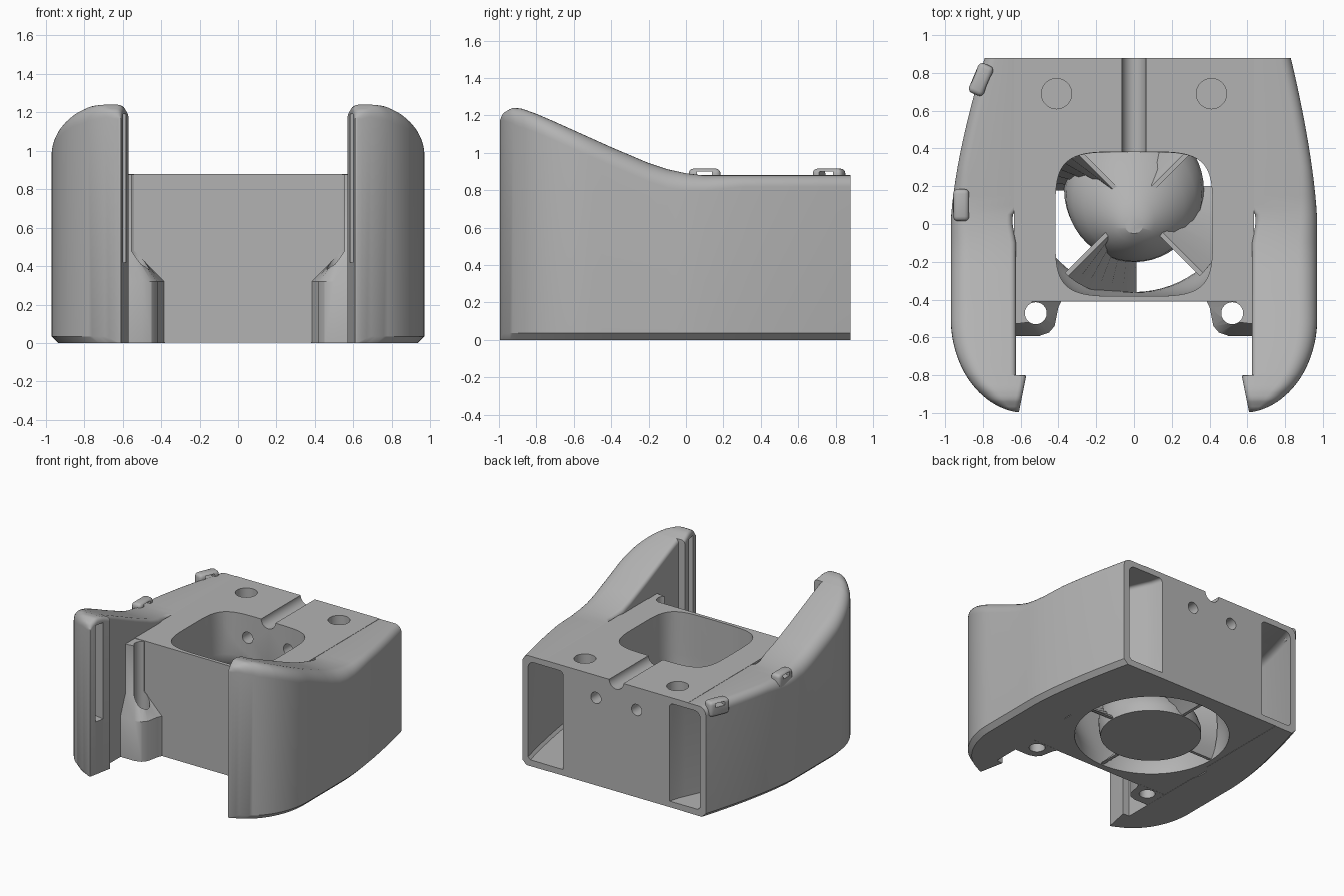
import bpy, bmesh, math
from math import sin, cos, pi
from mathutils import Matrix, Vector

if "Cube" in bpy.data.objects:
    bpy.data.objects.remove(bpy.data.objects["Cube"])

grey = bpy.data.materials.new("plain_grey")
grey.use_nodes = True
grey.diffuse_color = (0.45, 0.45, 0.45, 1)
grey.node_tree.nodes["Principled BSDF"].inputs["Base Color"].default_value = (0.45, 0.45, 0.45, 1)


def finish(name, bm):
    bmesh.ops.recalc_face_normals(bm, faces=bm.faces)
    me = bpy.data.meshes.new(name)
    bm.to_mesh(me)
    bm.free()
    me.materials.append(grey)
    ob = bpy.data.objects.new(name, me)
    bpy.context.collection.objects.link(ob)
    return ob


def loft(name, rings):
    """Skin a stack of equal-length rings and cap both ends."""
    bm = bmesh.new()
    rows = [[bm.verts.new(p) for p in ring] for ring in rings]
    n = len(rows[0])
    for a, b in zip(rows, rows[1:]):
        for i in range(n):
            bm.faces.new((a[i], a[(i + 1) % n], b[(i + 1) % n], b[i]))
    bm.faces.new(rows[0])
    bm.faces.new(rows[-1])
    return finish(name, bm)


def prism(name, levels):
    """Stack plan outlines, given as (z, points)."""
    return loft(name, [[(x, y, z) for x, y in pts] for z, pts in levels])


def box(name, centre, size, turn=0, bevel=0):
    bm = bmesh.new()
    bmesh.ops.create_cube(bm, size=1)
    bmesh.ops.scale(bm, vec=size, verts=bm.verts)
    if bevel:
        bmesh.ops.bevel(bm, geom=bm.edges[:], offset=bevel, segments=3, affect='EDGES', profile=0.5)
    bm.transform(Matrix.Translation(centre) @ Matrix.Rotation(turn, 4, 'Z'))
    return finish(name, bm)


def rod(name, start, end, r, sides=40):
    a, b = Vector(start), Vector(end)
    bm = bmesh.new()
    bmesh.ops.create_cone(bm, cap_ends=True, segments=sides, radius1=r, radius2=r, depth=(b - a).length)
    bm.transform(Matrix.Translation((a + b) / 2) @ (b - a).to_track_quat('Z', 'Y').to_matrix().to_4x4())
    return finish(name, bm)


def cut(tool, *targets):
    """Subtract one tool from each target, then discard the tool."""
    for ob in targets:
        mod = ob.modifiers.new("cut", 'BOOLEAN')
        mod.operation, mod.solver, mod.object = 'DIFFERENCE', 'EXACT', tool
        bpy.context.view_layer.update()
        me = bpy.data.meshes.new_from_object(ob.evaluated_get(bpy.context.evaluated_depsgraph_get()))
        ob.modifiers.clear()
        ob.data = me
    bpy.data.objects.remove(tool)


def lerp(table, v):
    for (a, p), (b, q) in zip(table, table[1:]):
        if v <= b:
            return p + (q - p) * max(0, (v - a) / (b - a))
    return table[-1][1]


# Side wall that rises into a horn at the front
HEIGHT = [(-1, 1.16), (-.98, 1.21), (-.93, 1.24), (-.88, 1.237), (-.8, 1.208), (-.7, 1.165),
          (-.4, 1.03), (-.2, .945), (-.1, .912), (0, .89), (.1, .878), (1, .878)]
ROUND = [(-.1, .1), (.3, .06)]


def wall_out(y, drop):
    if y < -.5:
        return .57 + .4 * math.sqrt(max(0, 1 - ((y + .5) / .5) ** 2))
    return .97 - drop * (max(y, 0) / .88) ** 1.5


def wall_in(y):
    return .57 + .2 * (-.8 - y) if y < -.8 else lerp([(-.1, .625), (.04, .65), (.1, .6)], y)


def duct_in(y):
    return lerp([(-.4, .67), (.45, .65), (.9, .45)], y)


def section(y, s, xin, xout, z0, top, r, chamfer):
    r = min(r, .45 * (xout - xin))
    q = min(.03, r)
    c = min(chamfer, .4 * (xout - xin))
    pts = [(xin, z0), (xout - c, z0), (xout, z0 + c)]
    pts += [(xout - r + r * cos(a), top - r + r * sin(a)) for a in [i * pi / 16 for i in range(9)]]
    pts += [(xin + q - q * sin(a), top - q + q * cos(a)) for a in [i * pi / 8 for i in range(5)]]
    return [(s * x, y, z) for x, z in pts]


def stations(t_end, back):
    ys = [-.5 - .5 * sin(t_end * i / 24) for i in range(25)] + [-.801, -.799]
    ys += [-.45 + .05 * i for i in range(26)] + [back]
    return sorted(ys)


def side_wall(s, drop):
    return loft("side_wall", [section(y, s, wall_in(y), wall_out(y, drop), 0, lerp(HEIGHT, y),
                                      lerp(ROUND, y), .035) for y in stations(1.44, .879)])


def duct(s, drop):
    return loft("duct", [section(y, s, duct_in(y), wall_out(y, drop) - .05, .05, lerp(HEIGHT, y) - .045,
                                 .05, .02) for y in stations(1.05, .95)])


def oval(cy, rx, ry, power, n=72):
    pts = []
    for i in range(n):
        c, d = cos(2 * pi * i / n), sin(2 * pi * i / n)
        pts.append((math.copysign(abs(c) ** (2 / power) * rx, c), cy + math.copysign(abs(d) ** (2 / power) * ry, d)))
    return pts


# Core block, opened by the fan throat and the round saddle
core = box("core_block", (0, .235, .441), (1.27, 1.29, .878))
throat = [(-.05, oval(.2, .56, .56, 2))]
for i in range(11):
    k = i / 10
    e = k * k * (3 - 2 * k)
    throat.append((.04 + .5 * k, oval(.2 * (1 - e), .56 - .14 * e, .56 - .18 * e, 2 + 2.5 * e)))
throat.append((1, oval(0, .415, .383, 4.5)))
cut(prism("throat", throat), core)
cut(rod("saddle", (0, -.7, .8803), (0, .415, .8803), .362, 90), core)

# Rear flange with cable groove
trapezoid = [(-.25, .86), (-.25, .88), (-.13, 1), (.13, 1), (.25, .88), (.25, .86)]
shallow = [(x * .75, min(y, .885)) for x, y in trapezoid]
flange = prism("rear_flange", [(.64, shallow), (.78, trapezoid), (.8795, trapezoid)])
cut(rod("cable_groove", (0, .3, .881), (0, 1.1, .881), .063), core, flange)

# Side walls, bosses and their holes
for s, drop in ((1, .14), (-1, .18)):
    wall = side_wall(s, drop)
    low = [(.38, -.40), (.40, -.44), (.42, -.54), (.45, -.575), (.50, -.592), (.64, -.592), (.64, -.40)]
    high = [(.54, -.40), (.54, -.43), (.542, -.46), (.546, -.49), (.555, -.52), (.64, -.53), (.64, -.40)]
    boss = prism("screw_boss", [(z, [(s * x, y) for x, y in pts])
                                for z, pts in ((.001, low), (.32, low), (.48, high), (.877, high))])
    cut(duct(s, drop), wall, core)
    cut(box("nozzle_slot", (s * .62, -.9, .805), (.14, .075, .77), turn=s * .2), wall)
    cut(rod("foot_hole", (s * .77, -.7, -.1), (s * .77, -.7, .1), .085), wall)
    cut(rod("screw_hole", (s * .52, -.472, -.1), (s * .52, -.472, 1), .058), boss)
    cut(rod("screw_recess", (s * .53, -.482, -.1), (s * .53, -.482, .06), .085), boss)
    cut(rod("magnet_hole", (s * .41, .69, .78), (s * .41, .69, 1), .08), core)
    cut(rod("mount_hole", (s * .18, .3, .7), (s * .18, 1.1, .7), .045), core, flange)
    cut(rod("mount_recess", (s * .18, .89, .7), (s * .18, 1.1, .7), .075), flange)

# Fan hub: a leaning dome
dome = [(0.004, .365), (.06, .37), (.14, .36), (.22, .325), (.3, .265), (.37, .19), (.43, .11), (.46, .05)]
prism("fan_hub", [(z, oval(.19 * (1 - (z / .46) ** 1.5), r, r, 2, 48)) for z, r in dome])


# Four twisted vanes between hub and throat
def vane_ring(i, k):
    a = pi / 2 * i - pi / 4 * k
    out = Vector((cos(a), sin(a)))
    side = Vector((-out.y, out.x)) * .012
    mid = Vector((0, .19 - .1 * k))
    near, far = mid + out * .12, mid + out * (.565 - .06 * k)
    return [tuple(p) for p in (near - side, far - side, far + side, near + side)]


for i in range(4):
    prism("fan_vane", [(.01 + .37 * k / 6, vane_ring(i, k / 6)) for k in range(7)])

# Cable clips on the right edge
for x, y, turn in ((-.915, .1, 0), (-.81, .765, -.4)):
    clip = box("cable_clip", (x, y, .855), (.085, .17, .12), turn, .025)
    cut(box("clip_hole", (x, y, .885), (.3, .08, .03), turn), clip)

# Smooth shading with sharp edges kept
bpy.ops.object.select_all(action='DESELECT')
for ob in bpy.context.collection.objects:
    if ob.type == 'MESH':
        ob.select_set(True)
        bpy.context.view_layer.objects.active = ob
bpy.ops.object.shade_smooth_by_angle(angle=math.radians(30))
